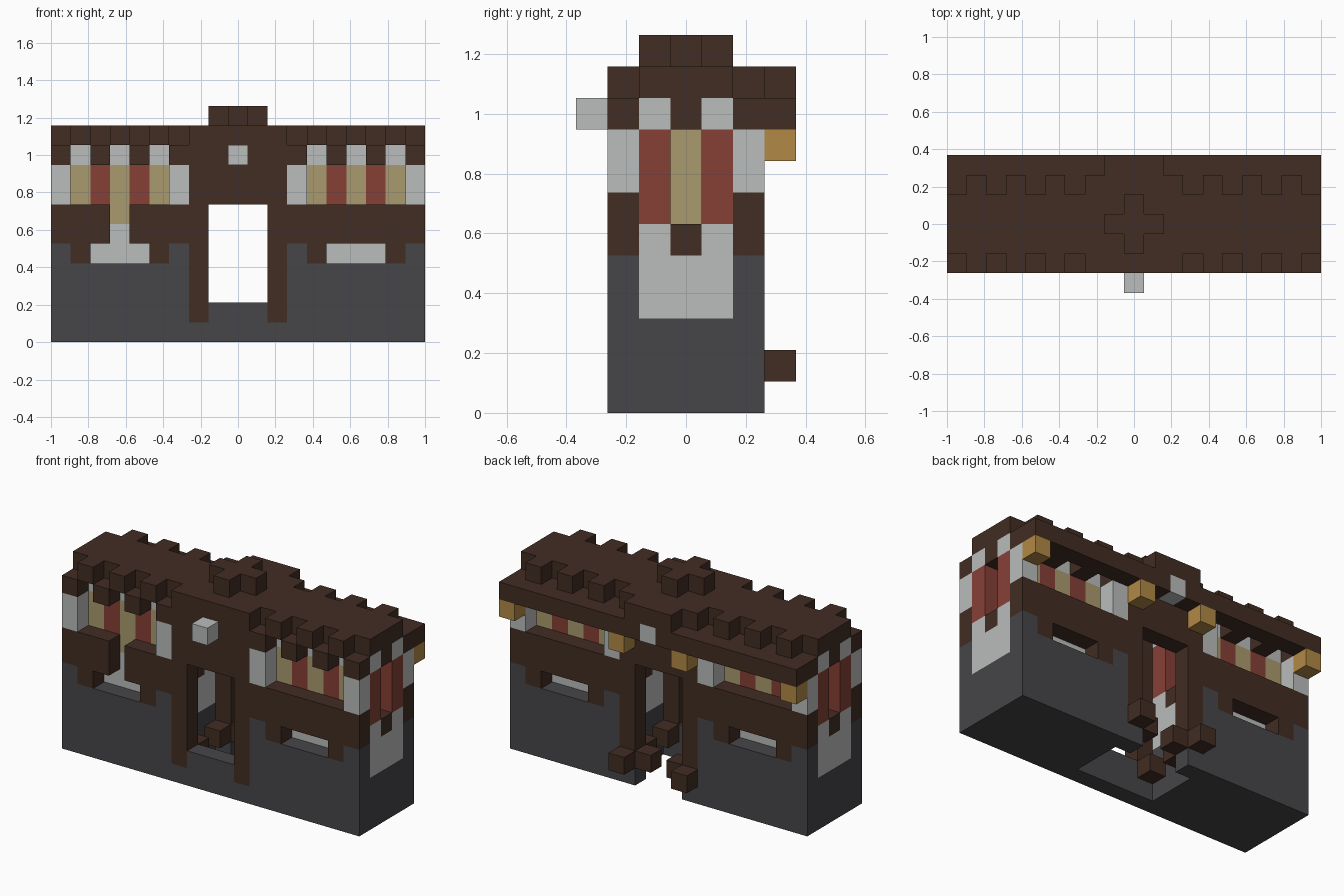
import bpy
import bmesh
from mathutils import Matrix, Vector

old = bpy.data.objects.get("Cube")
if old:
    bpy.data.objects.remove(old)

W, D = 19, 7          # size of the block grid in x and y
U = 2 / W             # one block


def linear(c):
    return c / 12.92 if c <= 0.04045 else ((c + 0.055) / 1.055) ** 2.4


def material(name, hex_code):
    rgb = [linear(b / 255) for b in bytes.fromhex(hex_code)] + [1]
    m = bpy.data.materials.new(name)
    m.use_nodes = True
    m.diffuse_color = rgb
    bsdf = m.node_tree.nodes["Principled BSDF"]
    bsdf.inputs["Base Color"].default_value = rgb
    bsdf.inputs["Roughness"].default_value = 0.9
    return m


STONE = material("dark stone", "464649")
WOOD = material("dark brown wood", "422D23")
PLASTER = material("light grey", "BABDBB")
RED = material("brick red", "864036")
TAN = material("pale tan", "AA9B6E")
GOLD = material("gold", "B18945")


def part(name, mat, boxes, mirror=""):
    """Blocks given as x0, x1, y0, y1, z0, z1 in grid units."""
    todo = set(boxes)
    if "x" in mirror:
        todo |= {(W - b, W - a, c, d, e, f) for a, b, c, d, e, f in todo}
    if "y" in mirror:
        todo |= {(a, b, D - d, D - c, e, f) for a, b, c, d, e, f in todo}
    bm = bmesh.new()
    for a, b, c, d, e, f in sorted(todo):
        mid = Vector(((a + b - W) / 2, (c + d - D) / 2, (e + f) / 2)) * U
        size = Vector((b - a, d - c, f - e)) * U
        bmesh.ops.create_cube(
            bm, size=1, matrix=Matrix.Translation(mid) @ Matrix.Diagonal(size).to_4x4())
    mesh = bpy.data.meshes.new(name)
    bm.to_mesh(mesh)
    bm.free()
    mesh.materials.append(mat)
    bpy.context.collection.objects.link(bpy.data.objects.new(name, mesh))


def cube(x, y, z):
    return (x, x + 1, y, y + 1, z, z + 1)


def notched_layer(z):
    """Core layer of one wing with the middle block of each end left out."""
    return [(0, 7, 2, 3, z, z + 1), (0, 7, 4, 5, z, z + 1), (1, 6, 3, 4, z, z + 1)]


# Stone base, window sills and door sill
part("stone_base", STONE,
     [(0, 7, 1, 6, 0, 3), (0, 7, 1, 2, 3, 4), cube(0, 1, 4), cube(6, 1, 4),
      cube(7, 1, 0)], "xy")
part("door_sill", STONE, [(8, 11, 1, 2, 0, 2)])

# Inner core of the two wings
part("lower_core", PLASTER, [(0, 7, 2, 5, 3, 5)] + notched_layer(5), "x")
part("upper_core", PLASTER, notched_layer(9), "x")
part("end_accents", WOOD, [cube(x, 3, z) for x in (0, 6) for z in (5, 9)], "x")
part("tan_panels", TAN, [(x, x + 1, 2, 5, 6, 9) for x in (1, 3, 5)], "x")
part("red_panels", RED,
     [(x, x + 1, 2, 5, 6, 9) for x in (2, 4)]
     + [(x, x + 1, 2, 3, 6, 9) for x in (0, 6)], "xy")

# Outer frame
part("corner_posts", PLASTER, [(x, x + 1, 1, 2, 7, 9) for x in (0, 6)], "xy")
part("back_band", WOOD, [(0, 7, 5, 6, 5, 7)], "x")
part("front_band", WOOD, [(0, 3, 1, 2, 5, 7), (4, 7, 1, 2, 5, 7), (12, 19, 1, 2, 5, 7)])
part("window_brackets", WOOD, [cube(x, 1, 4) for x in (1, 5)], "xy")
part("door_columns", WOOD, [(7, 8, 1, 2, 1, 10)], "xy")
part("door_headers", WOOD, [(8, 11, 1, 2, 7, 10)], "y")
part("front_lamp", PLASTER, [cube(9, 0, 9)])

# Feet and blocks around the passage
part("passage_blocks", WOOD, [cube(7, 2, 1), cube(7, 4, 1), cube(8, 5, 1), cube(7, 6, 1)], "x")

# Eaves and roof
part("eave_corbels", WOOD, [cube(x, 1, 9) for x in (0, 2, 4, 6)], "xy")
part("roof_teeth", WOOD, [cube(x, 1, 10) for x in (1, 3, 5)], "xy")
part("roof", WOOD, [(0, 19, 2, 5, 10, 11), (7, 12, 1, 2, 10, 11), (7, 12, 5, 6, 10, 11),
                    (8, 11, 6, 7, 10, 11)])
part("roof_cross", WOOD, [(8, 11, 3, 4, 11, 12), cube(9, 2, 11), cube(9, 4, 11)])
part("back_eave", WOOD, [(0, 9, 6, 7, 9, 10)], "x")
part("back_lamp", PLASTER, [cube(9, 6, 9)])
part("gold_lanterns", GOLD, [cube(0, 6, 8), cube(7, 6, 8)], "x")
